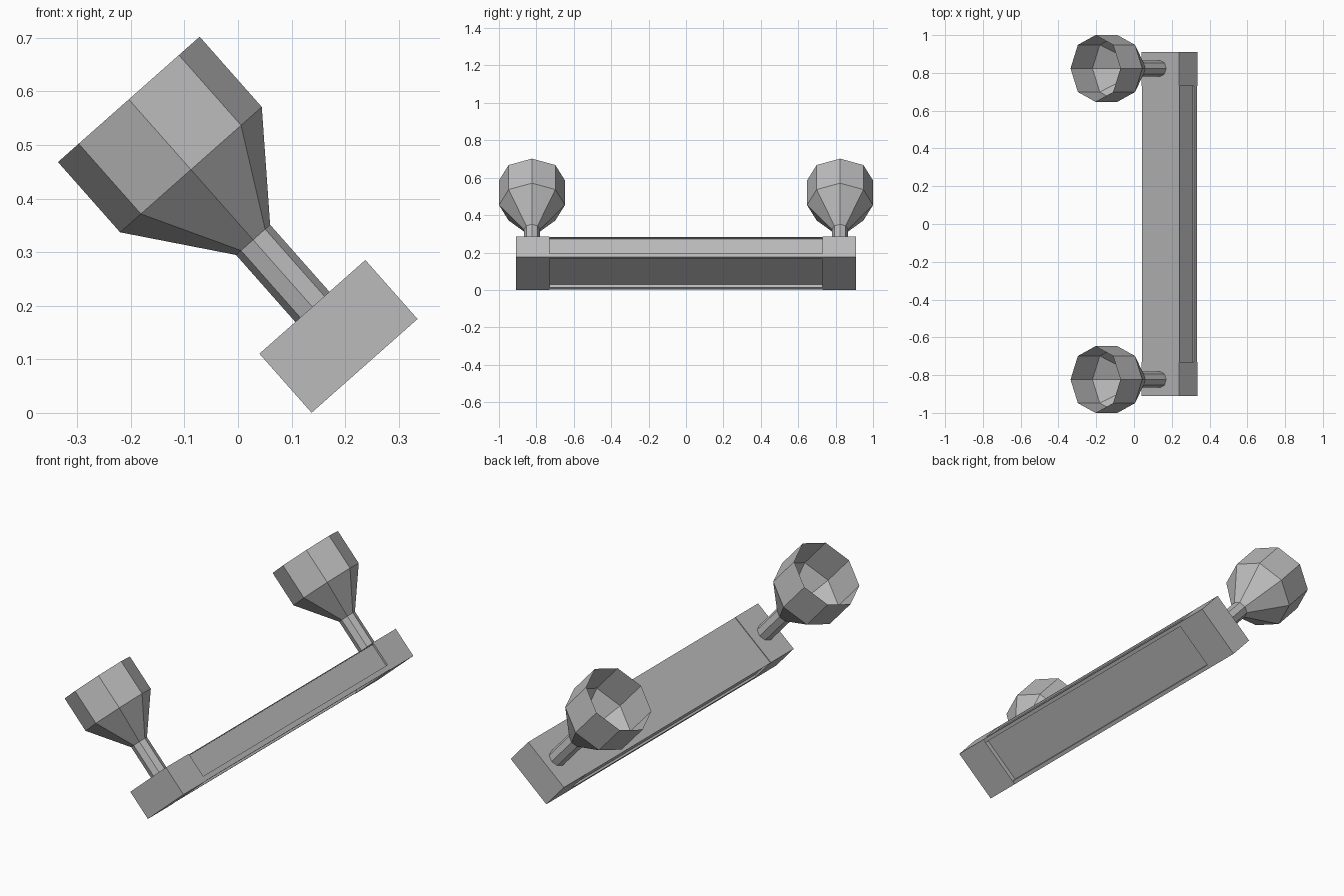
import bpy
import bmesh
import math

cube = bpy.data.objects.get("Cube")
if cube:
    bpy.data.objects.remove(cube, do_unlink=True)

TILT = math.radians(41.5)
CENTRE = (0.1875, 0, 0.1428)
HALF_W, HALF_H = 0.132, 0.0735      # half width and height of the bar
INNER_Y, OUTER_Y = 0.73, 0.91       # where the end blocks start and stop
CUP_Y = 0.8235

grey = bpy.data.materials.new("plain grey")
grey.use_nodes = True
grey.diffuse_color = (0.5, 0.5, 0.5, 1)
grey.node_tree.nodes["Principled BSDF"].inputs["Base Color"].default_value = (0.5, 0.5, 0.5, 1)


def finish(name, bm, fix_normals=True):
    """Turn a bmesh into a tilted, flat-shaded object."""
    if fix_normals:
        bmesh.ops.recalc_face_normals(bm, faces=bm.faces)
    mesh = bpy.data.meshes.new(name)
    bm.to_mesh(mesh)
    bm.free()
    mesh.materials.append(grey)
    obj = bpy.data.objects.new(name, mesh)
    obj.location = CENTRE
    obj.rotation_euler = (0, -TILT, 0)
    bpy.context.collection.objects.link(obj)
    return obj


def extrude_profile(name, profile, y0, y1):
    """Extrude an (x, z) outline along y."""
    bm = bmesh.new()
    face = bm.faces.new([bm.verts.new((x, y0, z)) for x, z in profile])
    moved = bmesh.ops.extrude_face_region(bm, geom=[face], use_keep_orig=True)
    verts = [g for g in moved["geom"] if isinstance(g, bmesh.types.BMVert)]
    bmesh.ops.translate(bm, verts=verts, vec=(0, y1 - y0, 0))
    return finish(name, bm)


def open_cup(name, y, rings, sides=8):
    """Thin open surface of revolution from (radius, height) rings."""
    bm = bmesh.new()
    loops = []
    for radius, height in rings:
        angles = [math.tau * i / sides for i in range(sides)]
        loops.append([bm.verts.new((radius * math.cos(a), y + radius * math.sin(a), height))
                      for a in angles])
    for low, high in zip(loops, loops[1:]):
        for i in range(sides):
            j = (i + 1) % sides
            bm.faces.new((low[i], low[j], high[j], high[i]))
    return finish(name, bm, False)


# Bar with shallow side recesses and a deeper one underneath
half = [(HALF_W, 0.070), (HALF_W, 0.066), (0.122, 0.066), (0.122, -0.048),
        (HALF_W, -0.048), (HALF_W, -0.072), (0.114, -0.072), (0.114, -0.050)]
bar = half + [(-x, z) for x, z in reversed(half)]
extrude_profile("recessed_bar", bar, -INNER_Y, INNER_Y)

# Solid end blocks, each carrying a flared cup on a stem
block = [(-HALF_W, -HALF_H), (HALF_W, -HALF_H), (HALF_W, HALF_H), (-HALF_W, HALF_H)]
cup_rings = [(0.0425, HALF_H), (0.0425, HALF_H + 0.167),
             (0.1765, HALF_H + 0.342), (0.1765, HALF_H + 0.517)]
for side, label in ((-1, "front"), (1, "back")):
    extrude_profile(label + "_end_block", block, side * INNER_Y, side * OUTER_Y)
    open_cup(label + "_cup", side * CUP_Y, cup_rings)
